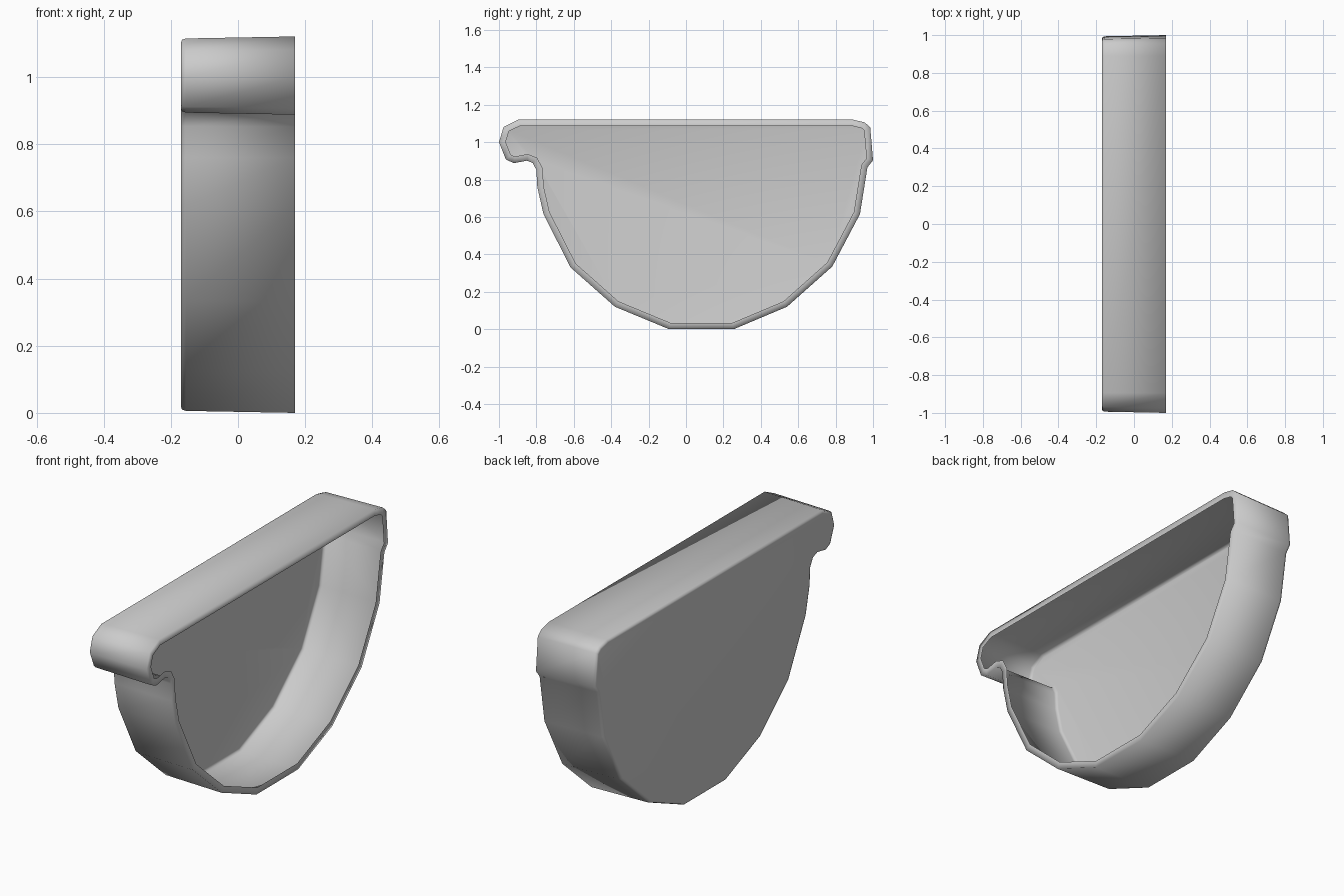
import bpy, bmesh
from mathutils import Vector

if "Cube" in bpy.data.objects:
    bpy.data.objects.remove(bpy.data.objects["Cube"])

# Gutter outline (y, z), counter-clockwise seen from +x
OUTLINE = [(-0.895, 1.121), (-0.975, 1.082), (-1.0, 1.0), (-0.963, 0.907), (-0.92, 0.888),
           (-0.85, 0.901), (-0.82, 0.889), (-0.80, 0.852), (-0.795, 0.76), (-0.762, 0.615),
           (-0.617, 0.33), (-0.38, 0.12), (-0.09, 0.0), (0.255, 0.0), (0.54, 0.12),
           (0.782, 0.335), (0.93, 0.615), (0.97, 0.865), (1.0, 0.903), (0.985, 1.08),
           (0.955, 1.106), (0.89, 1.121)]


def inset(points, d):
    """Mitred inward offset of a closed outline."""
    out = []
    n = len(points)
    for i in range(n):
        a, b, c = (Vector(points[(i + k) % n]) for k in (-1, 0, 1))
        e1, e2 = (b - a).normalized(), (c - b).normalized()
        n1, n2 = Vector((-e1.y, e1.x)), Vector((-e2.y, e2.x))
        out.append(b + (n1 + n2) * d / (1 + n1.dot(n2)))
    return out


# Thin shell: back panel, rounded back edge, wall, inward-turned lip at the open side
STATIONS = [(-0.17, 0.020), (-0.167, 0.010), (-0.155, 0.006), (0.17, 0.0), (0.17, 0.034)]

bm = bmesh.new()
loops = [[bm.verts.new((x, p[0], p[1])) for p in inset(OUTLINE, d)] for x, d in STATIONS]
count = len(OUTLINE)
for la, lb in zip(loops, loops[1:]):
    for i in range(count):
        j = (i + 1) % count
        bm.faces.new((la[j], la[i], lb[i], lb[j]))
back = bm.faces.new(loops[0])
bm.normal_update()
if back.normal.x > 0:  # the closed panel faces -x
    bmesh.ops.reverse_faces(bm, faces=bm.faces[:])
bmesh.ops.recalc_face_normals(bm, faces=bm.faces[:])
bm.normal_update()
if back.normal.x > 0:
    bmesh.ops.reverse_faces(bm, faces=bm.faces[:])

# Smooth shading all over, including the turn into the lip
for f in bm.faces:
    f.smooth = True

mesh = bpy.data.meshes.new("gutter_end_cap")
bm.to_mesh(mesh)
bm.free()
cap = bpy.data.objects.new("gutter_end_cap", mesh)
bpy.context.collection.objects.link(cap)
